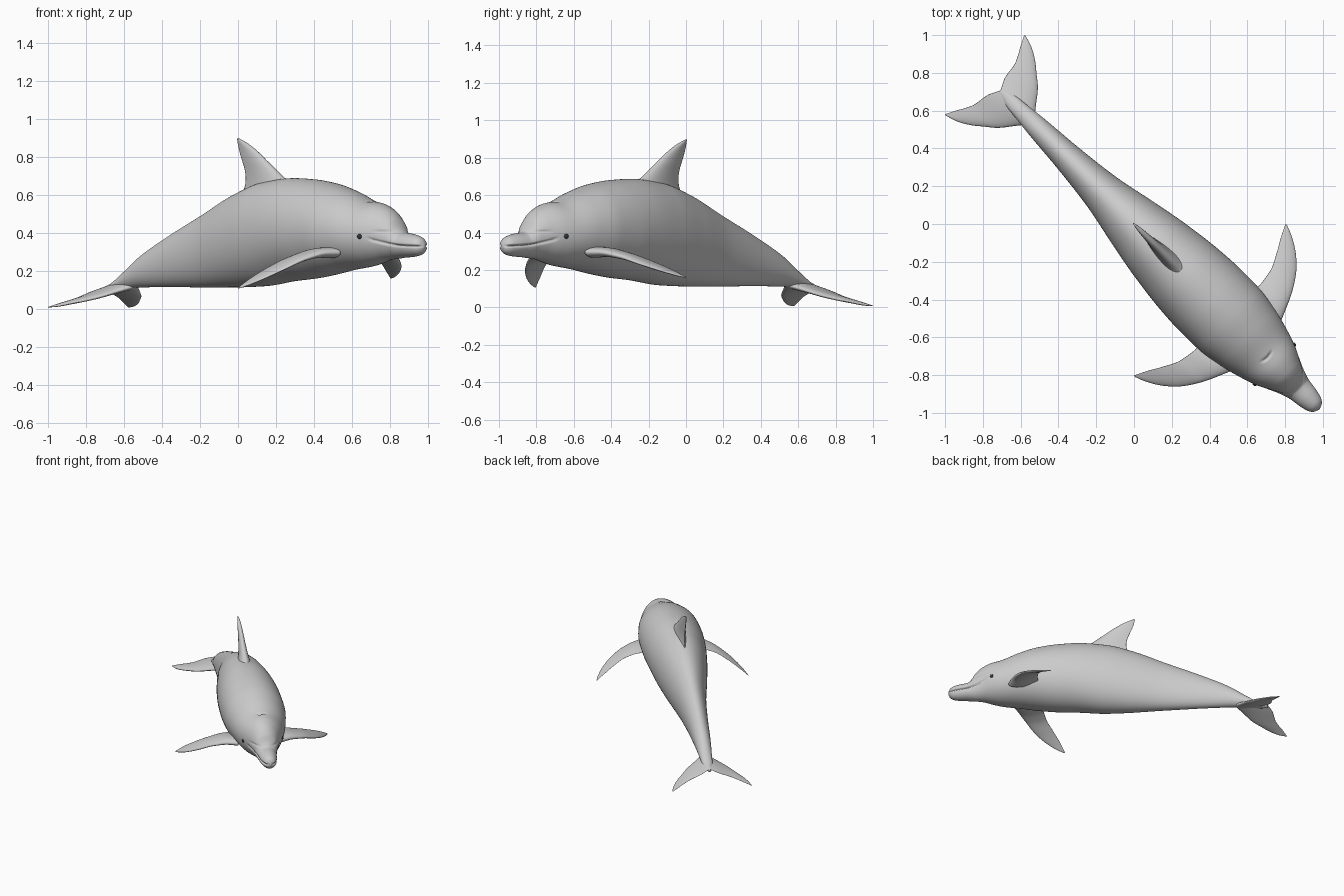
import bpy, bmesh, math
from math import sin, cos, pi, exp, sqrt
from mathutils import Vector

if "Cube" in bpy.data.objects:
    bpy.data.objects.remove(bpy.data.objects["Cube"])

R = sqrt(0.5)


def world(u, v, z):
    """u = along the body to the nose, v = sideways; the body lies diagonally."""
    return Vector(((u + v) * R, (v - u) * R, z))


def interp(table, x):
    """Smooth (limited cubic) interpolation of table rows keyed by column 0."""
    n = len(table)
    x = min(max(x, table[0][0]), table[-1][0])
    i = max(k for k in range(n - 1) if table[k][0] <= x)

    def slope(k, c):
        def d(j):
            return (table[j + 1][c] - table[j][c]) / (table[j + 1][0] - table[j][0])
        if k == 0:
            return d(0)
        if k == n - 1:
            return d(n - 2)
        a, b = d(k - 1), d(k)
        return 0 if a * b <= 0 else 2 * a * b / (a + b)

    h = table[i + 1][0] - table[i][0]
    t = (x - table[i][0]) / h
    out = []
    for c in range(1, len(table[0])):
        p, q = table[i][c], table[i + 1][c]
        out.append((2*t**3 - 3*t*t + 1) * p + (t**3 - 2*t*t + t) * h * slope(i, c)
                   + (3*t*t - 2*t**3) * q + (t**3 - t*t) * h * slope(i + 1, c))
    return out


def loft(name, rings):
    bm = bmesh.new()
    vs = [[bm.verts.new(p) for p in ring] for ring in rings]
    n = len(vs[0])
    for a, b in zip(vs, vs[1:]):
        for k in range(n):
            bm.faces.new((a[k], a[(k + 1) % n], b[(k + 1) % n], b[k]))
    bm.faces.new(vs[0])
    bm.faces.new(vs[-1])
    bmesh.ops.recalc_face_normals(bm, faces=bm.faces)
    me = bpy.data.meshes.new(name)
    bm.to_mesh(me)
    bm.free()
    me.shade_smooth()
    ob = bpy.data.objects.new(name, me)
    bpy.context.collection.objects.link(ob)
    return ob


def blade(name, table, place, start, end, steps=48, n=32):
    """Fin: rows are span, leading edge, trailing edge, height, half thickness."""
    rings = []
    for s in range(steps + 1):
        span = start + (end - start) * s / steps
        lead, trail, height, thick = interp(table, abs(span))
        ring = []
        for k in range(n):
            a = 2 * pi * k / n
            c = (1 - cos(a)) / 2
            t = thick * 2.6 * sqrt(c) * (1 - c) * (1 if sin(a) >= 0 else -1)
            ring.append(place(span, lead + (trail - lead) * c, height, t, c))
        rings.append(ring)
    return loft(name, rings)


# Body outline: u, top z, bottom z, half width
BODY = [
    (-1.0, .112, .09, .012), (-.93, .135, .092, .035), (-.85, .185, .10, .045),
    (-.71, .28, .112, .06), (-.5, .385, .113, .078), (-.25, .495, .112, .108),
    (0, .605, .112, .158), (.2, .665, .118, .195), (.42, .687, .145, .222),
    (.57, .68, .158, .23), (.71, .66, .178, .228), (.85, .62, .203, .207),
    (.99, .568, .222, .17), (1.06, .555, .238, .145), (1.13, .525, .256, .112),
    (1.18, .48, .262, .09), (1.215, .425, .265, .078), (1.24, .402, .268, .072),
    (1.30, .393, .272, .063), (1.35, .38, .28, .05), (1.375, .362, .295, .034),
    (1.388, .335, .32, .006)]
MOUTH = [(1.08, .375), (1.12, .36), (1.2, .342), (1.28, .332), (1.388, .328)]


def ramp(x, a, b):
    t = min(max((x - a) / (b - a), 0), 1)
    return t * t * (3 - 2 * t)


def body_ring(u, n=128):
    top, bottom, w = interp(BODY, u)
    mid, half = (top + bottom) / 2, (top - bottom) / 2
    ring = []
    for k in range(n):
        a = 2 * pi * k / n
        v, z = w * cos(a), mid + half * sin(a)
        # mouth line and crease under the forehead
        g = .011 * exp(-((z - interp(MOUTH, u)[0]) / .006) ** 2) * ramp(u, 1.08, 1.12)
        g += .007 * exp(-((z - .405) / .007) ** 2) * ramp(u, 1.1, 1.17) * ramp(-u, -1.26, -1.23)
        v *= 1 - min(g / w, .35)
        # blowhole
        if sin(a) > 0:
            z -= .010 * exp(-((u - 1.0 + 6 * v * v) / .008) ** 2 - (v / .035) ** 4)
        ring.append(world(u, v, z))
    return ring


stations = [-1.0 + .02 * i for i in range(95)] + [.9 + .488 * i / 140 for i in range(141)]
loft("body", [body_ring(u) for u in stations])

# Dorsal fin (span runs upward)
DORSAL = [(.60, .42, .03, 0, .05), (.66, .39, .055, 0, .042), (.69, .34, .057, 0, .035),
          (.73, .283, .05, 0, .028), (.78, .212, .03, 0, .022), (.83, .141, .01, 0, .017),
          (.87, .07, -.002, 0, .012), (.897, .005, -.007, 0, .004)]
blade("dorsal_fin", DORSAL, lambda s, u, h, t, c: world(u, t, s), .60, .897)

# Tail flukes, one blade from tip to tip
FLUKE = [(0, -.75, -1.0, .118, .026), (.07, -.806, -1.032, .092, .02),
         (.15, -.87, -1.045, .062, .015), (.2, -.93, -1.067, .044, .012),
         (.24, -.98, -1.09, .03, .009), (.28, -1.05, -1.11, .015, .006),
         (.298, -1.108, -1.118, .008, .002)]
blade("tail_flukes", FLUKE,
      lambda s, u, h, t, c: world(u, s, h + t + .012 * (.5 - c) * (1 - abs(s) / .298)),
      -.298, .298, 96)

# Flippers; the one on the -v side droops a little more
FLIPPER = [(.16, .925, .70, .295, .03), (.22, .90, .70, .295, .026),
           (.33, .85, .686, .275, .019), (.43, .785, .64, .235, .014),
           (.5, .71, .60, .2, .01), (.55, .625, .575, .172, .006),
           (.568, .578, .566, .16, .002)]
for side, name, droop in ((1, "flipper_left", 0), (-1, "flipper_right", .05)):
    blade(name, FLIPPER,
          lambda s, u, h, t, c: world(u, side * s, h + t - droop * ((s - .16) / .4) ** 2),
          .16, .568)

# Eyes
dark = bpy.data.materials.new("eye_dark")
dark.diffuse_color = (.03, .04, .04, 1)
dark.use_nodes = True
dark.node_tree.nodes["Principled BSDF"].inputs["Base Color"].default_value = dark.diffuse_color
top, bottom, width = interp(BODY, 1.05)
for side, name in ((1, "eye_left"), (-1, "eye_right")):
    bpy.ops.mesh.primitive_uv_sphere_add(segments=20, ring_count=12, radius=.014,
                                         location=world(1.05, side * (width - .006), .38))
    eye = bpy.context.object
    eye.name = name
    eye.data.shade_smooth()
    eye.data.materials.append(dark)
